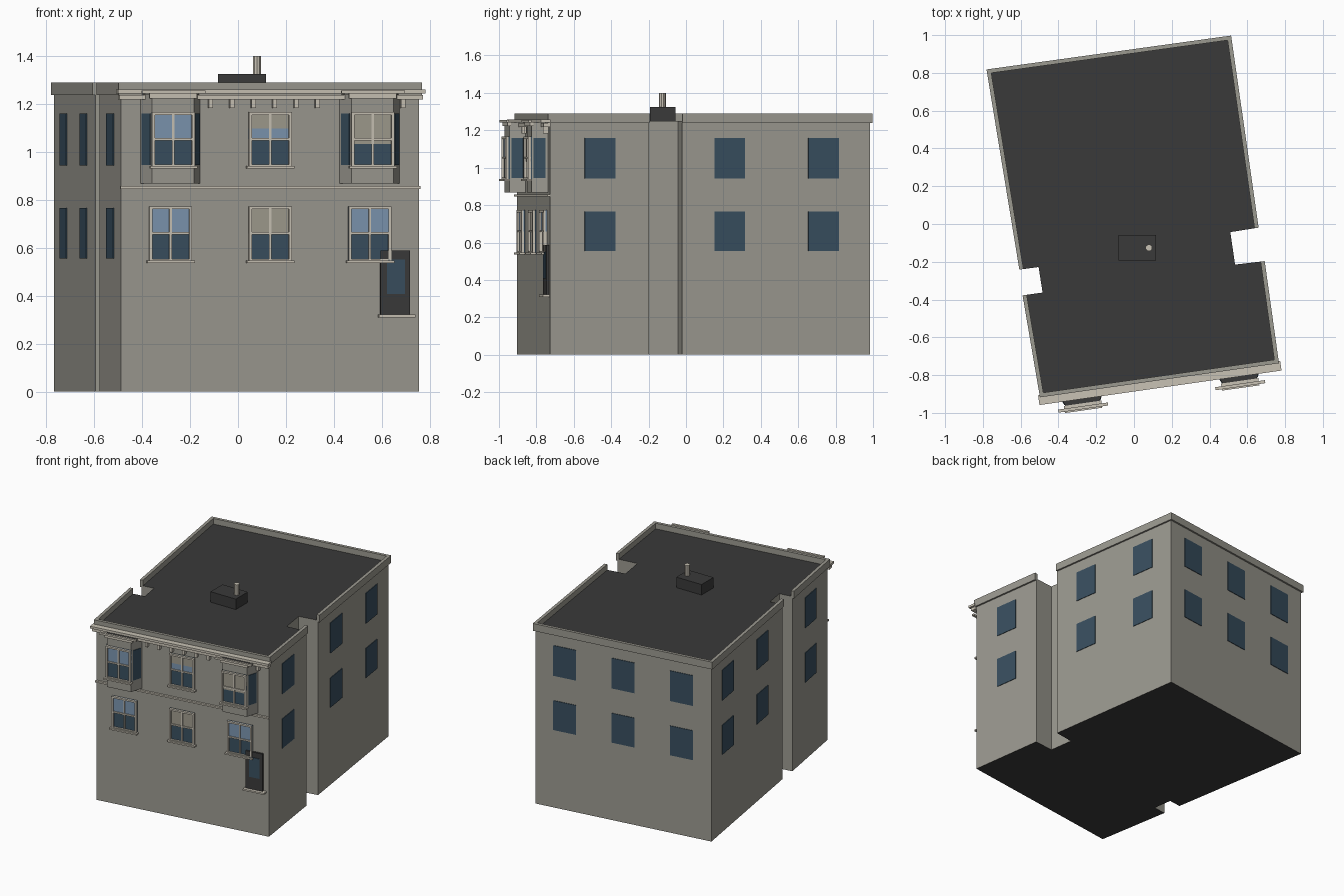
import bpy, bmesh, math
from mathutils import Vector

if "Cube" in bpy.data.objects:
    bpy.data.objects.remove(bpy.data.objects["Cube"])


def material(name, rgb):
    m = bpy.data.materials.new(name)
    m.diffuse_color = (*rgb, 1)
    m.use_nodes = True
    m.node_tree.nodes["Principled BSDF"].inputs["Base Color"].default_value = m.diffuse_color
    return m


WALL = material("warm grey wall", (0.33, 0.32, 0.28))
ROOF = material("dark grey roof", (0.042, 0.042, 0.042))
TRIM = material("pale stone trim", (0.58, 0.54, 0.46))
GLASS = material("dark blue glass", (0.040, 0.078, 0.115))
SKY = material("light blue glass", (0.20, 0.30, 0.43))
BLIND = material("beige blind", (0.35, 0.33, 0.27))


def finish(name, bm, mats):
    bmesh.ops.recalc_face_normals(bm, faces=bm.faces)
    me = bpy.data.meshes.new(name)
    bm.to_mesh(me)
    bm.free()
    for m in mats:
        me.materials.append(m)
    ob = bpy.data.objects.new(name, me)
    bpy.context.collection.objects.link(ob)
    return ob


def prism(name, pts, z0, z1, bottom_dark):
    """Extruded footprint; flat faces take the roof colour."""
    bm = bmesh.new()
    f = bm.faces.new([bm.verts.new((x, y, z0)) for x, y in pts])
    r = bmesh.ops.extrude_face_region(bm, geom=[f])
    bmesh.ops.translate(bm, vec=(0, 0, z1 - z0),
                        verts=[v for v in r["geom"] if isinstance(v, bmesh.types.BMVert)])
    bmesh.ops.recalc_face_normals(bm, faces=bm.faces)
    for f in bm.faces:
        if f.normal.z > 0.5 or (bottom_dark and f.normal.z < -0.5):
            f.material_index = 1
    return finish(name, bm, [WALL, ROOF])


class Face:
    """A wall edge: s runs along it, o runs outward."""
    def __init__(self, a, b):
        self.a, d = Vector(a), Vector(b) - Vector(a)
        self.len = d.length
        self.t = d.normalized()
        self.n = Vector((self.t.y, -self.t.x))

    def at(self, s, o=0):
        return self.a + self.t * s + self.n * o


def slabs(name, mat, items):
    """Boxes given as (face, s0, s1, o0, o1, z0, z1), joined as one part."""
    bm = bmesh.new()
    for fc, s0, s1, o0, o1, z0, z1 in items:
        ring = [fc.at(s0, o0), fc.at(s0, o1), fc.at(s1, o1), fc.at(s1, o0)]
        lo = [bm.verts.new((p.x, p.y, z0)) for p in ring]
        hi = [bm.verts.new((p.x, p.y, z1)) for p in ring]
        bm.faces.new(lo)
        bm.faces.new(hi)
        for i in range(4):
            j = (i + 1) % 4
            bm.faces.new((lo[i], lo[j], hi[j], hi[i]))
    return finish(name, bm, [mat])


# main block: footprint with a light well notched into each side
PLAN = [(-0.488, -0.904), (0.754, -0.727), (0.68, -0.198), (0.535, -0.215),
        (0.51, -0.043), (0.648, -0.021), (0.504, 0.984), (-0.767, 0.808),
        (-0.595, -0.24), (-0.505, -0.228), (-0.484, -0.363), (-0.578, -0.376)]
prism("building_block", PLAN, 0, 1.25, True)
edges = [Face(PLAN[i], PLAN[(i + 1) % 12]) for i in range(12)]
front, right_f, right_b, back, left_b, left_f = (edges[i] for i in (0, 1, 5, 6, 7, 11))

# parapet on the outer walls only: (face, extend start, extend end)
E = 0.012
slabs("parapet", WALL, [(f, -a, f.len + b, -0.01, E, 1.238, 1.29) for f, a, b in
      ((front, E, E), (right_f, E, 0), (right_b, 0, E), (back, E, E), (left_b, E, 0), (left_f, 0, E))])

# cornice and string course
L = front.len
slabs("cornice", TRIM, [(front, -0.02, L + 0.02, 0, 0.052, 1.243, 1.259),
                        (front, -0.012, L + 0.012, 0, 0.036, 1.218, 1.238)])
slabs("string_course", TRIM, [(front, -0.004, L + 0.004, 0, 0.015, 0.846, 0.857)])
slabs("cornice_brackets", TRIM, [(front, s - 0.009, s + 0.009, 0, 0.028, 1.183, 1.22)
      for s in (0.375 + 0.09 * k for k in (0, 1, 2, 3, 4, 5, 9))])

# bay windows: splayed sides
CENTRES = [L / 2 - 0.42, L / 2, L / 2 + 0.42]
HALF, INSET, DEPTH = 0.126, 0.038, 0.083
bay_fronts, bay_sides = {}, []
for side, k in (("left", 0), ("right", 2)):
    c = CENTRES[k]
    p = [front.at(c - HALF, -0.005), front.at(c - HALF), front.at(c - HALF + INSET, DEPTH),
         front.at(c + HALF - INSET, DEPTH), front.at(c + HALF), front.at(c + HALF, -0.005)]
    prism(side + "_bay", p, 0.867, 1.242, False)
    bay_fronts[k] = Face(p[2], p[3])
    bay_sides += [Face(p[1], p[2]), Face(p[3], p[4])]
    slabs(side + "_bay_crown", TRIM, [(front, c - 0.133, c + 0.133, 0.09, 0.106, 1.243, 1.256),
                                      (front, c - 0.1, c + 0.1, 0.075, 0.094, 1.222, 1.244)])
slabs("bay_side_glass", GLASS, [(f, 0.013, f.len - 0.013, -0.002, 0.003, 0.945, 1.16) for f in bay_sides])


def sash_window(name, f, s, z, blind, sky):
    """Two-over-two sash; blind and sky are depths down from the top."""
    h, w, b, top = 0.226, 0.09, 0.012, z + 0.226
    slabs(name + "_glass", GLASS, [(f, s - w, s + w, -0.002, 0.004, z, top)])
    if blind:
        slabs(name + "_blind", BLIND, [(f, s - w, s + w, 0, 0.007, top - blind, top)])
    if sky > blind:
        slabs(name + "_upper_pane", SKY, [(f, s - w, s + w, 0, 0.007, top - sky, top - blind)])
    mid = z + h / 2
    slabs(name + "_frame", TRIM, [
        (f, s - w, s - w + b, 0, 0.018, z, top), (f, s + w - b, s + w, 0, 0.018, z, top),
        (f, s - w, s + w, 0, 0.018, top - b, top), (f, s - w, s + w, 0, 0.018, z, z + 0.007),
        (f, s - w, s + w, 0, 0.014, mid - 0.005, mid + 0.005),
        (f, s - 0.005, s + 0.005, 0, 0.013, z, top),
        (f, s - 0.1, s + 0.1, 0, 0.03, z - 0.01, z)])


# front windows, (blind, sky) for each
HALFPANE = 0.113
LOOK = {0: [(0, HALFPANE), (HALFPANE, 0), (0, HALFPANE)],
        1: [(0, HALFPANE), (0.068, HALFPANE), (0.133, 0)]}
for floor, z in ((0, 0.547), (1, 0.94)):
    for k, c in enumerate(CENTRES):
        f, s = front, c
        if floor and k in bay_fronts:
            f = bay_fronts[k]
            s = f.len / 2
        sash_window(f"front_window_{floor}_{k}", f, s, z, *LOOK[floor][k])

# plain windows on the sides and back, (face, centre)
plain = [(right_f, 0.265 + 0.005), (right_b, 0.257), (right_b, 0.764), (left_b, 0.244),
         (left_b, 0.759), (left_f, 0.26)]
plain = [(f, f.len - s) if f is left_f else (f, s) for f, s in plain]
plain += [(back, back.len * t) for t in (0.168, 0.5, 0.832)]
slabs("plain_windows", GLASS, [(f, s - 0.083, s + 0.083, -0.002, 0.004, z0, z1)
      for f, s in plain for z0, z1 in ((0.555, 0.766), (0.943, 1.16))])

# front door with glass and step
slabs("front_door", ROOF, [(front, 1.092, 1.216, 0, 0.014, 0.32, 0.588)])
slabs("door_glass", GLASS, [(front, 1.118, 1.194, 0.01, 0.018, 0.408, 0.55)])
slabs("door_step", TRIM, [(front, 1.082, 1.236, 0, 0.036, 0.31, 0.321)])

# rooftop hatch box and vent pipe
base = Face((-0.083, -0.192), (0.117, -0.192))
slabs("roof_box", ROOF, [(base, 0, 0.2, -0.135, 0, 1.245, 1.325)])
bpy.ops.mesh.primitive_cylinder_add(vertices=10, radius=0.018, depth=0.08, location=(0.079, -0.126, 1.36))
pipe = bpy.context.object
pipe.name = "vent_pipe"
pipe.data.materials.append(TRIM)
